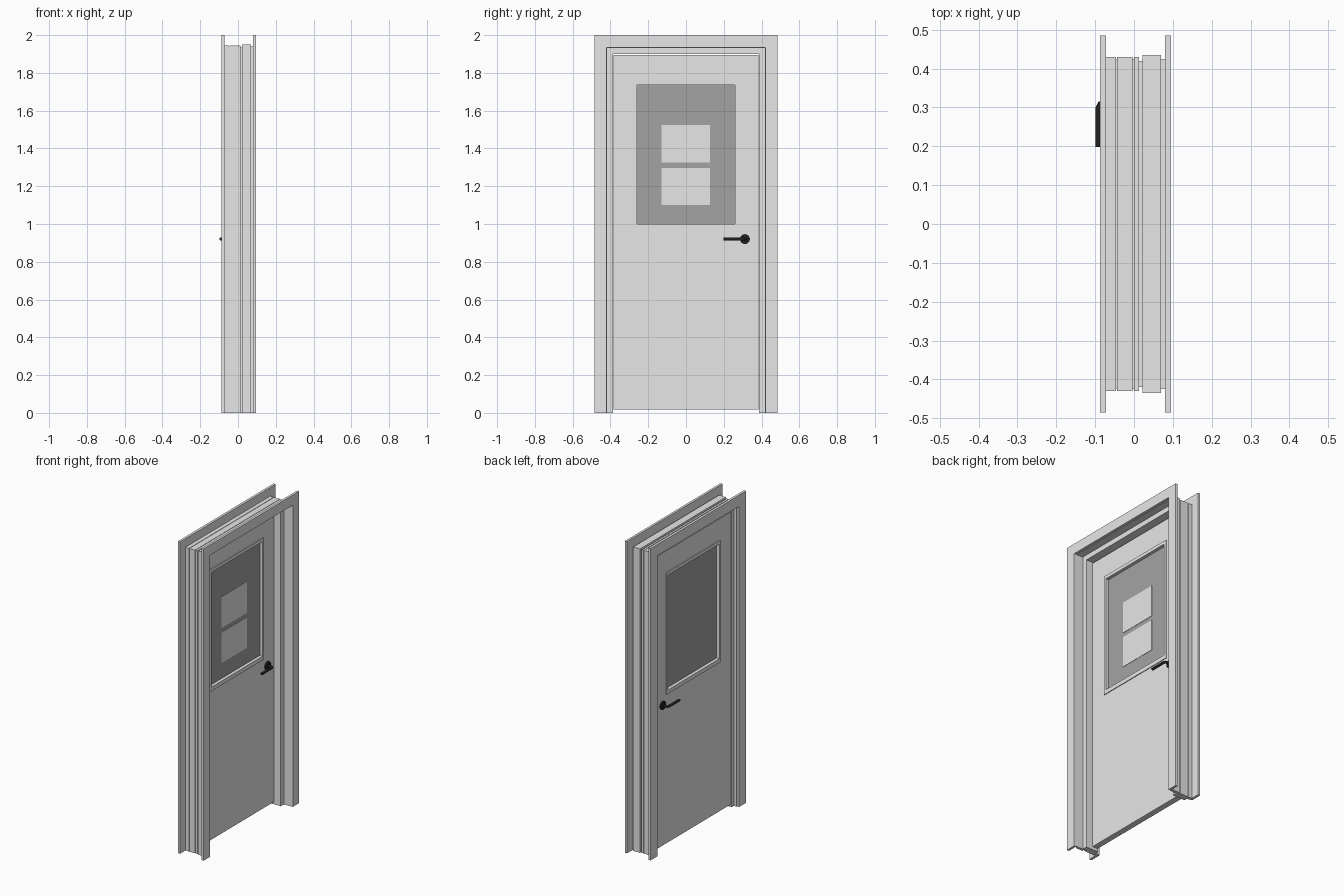
import bpy
import bmesh
from math import radians
from mathutils import Matrix, Vector

old = bpy.data.objects.get("Cube")
if old:
    bpy.data.objects.remove(old, do_unlink=True)


def material(name, value):
    m = bpy.data.materials.new(name)
    m.use_nodes = True
    colour = (value, value, value, 1)
    m.diffuse_color = colour
    m.node_tree.nodes["Principled BSDF"].inputs["Base Color"].default_value = colour
    return m


PAINT = material("light grey paint", 0.8)
GLASS = material("dark grey glass", 0.37)
BLACK = material("black metal", 0.015)

HEAD = 1.515                 # height of the head above its half width
LEAF = (-0.05, -0.012)       # back and front faces of the door leaf
MID = sum(LEAF) / 2


def finish(name, bm, mat):
    bmesh.ops.recalc_face_normals(bm, faces=bm.faces)
    mesh = bpy.data.meshes.new(name)
    bm.to_mesh(mesh)
    bm.free()
    mesh.materials.append(mat)
    obj = bpy.data.objects.new(name, mesh)
    bpy.context.collection.objects.link(obj)
    return obj


def sweep(name, profile, stations, closed, mat):
    """Carry an (x, offset) profile around mitred corners."""
    bm = bmesh.new()
    rings = [[bm.verts.new((x, *corner(r))) for x, r in profile] for corner in stations]
    n = len(profile)
    pairs = list(zip(rings, rings[1:]))
    if closed:
        pairs.append((rings[-1], rings[0]))
    else:
        bm.faces.new(rings[0])
        bm.faces.new(rings[-1])
    for a, b in pairs:
        for i in range(n):
            j = (i + 1) % n
            bm.faces.new((a[i], a[j], b[j], b[i]))
    return finish(name, bm, mat)


def portal(name, profile):
    stations = [lambda r: (-r, 0), lambda r: (-r, r + HEAD),
                lambda r: (r, r + HEAD), lambda r: (r, 0)]
    return sweep(name, profile, stations, False, PAINT)


def rect(x0, x1, r0, r1):
    return [(x0, r0), (x1, r0), (x1, r1), (x0, r1)]


def ring(name, x0, x1, inner, outer, mat):
    """Rectangular surround; inner and outer are (half width, bottom, top)."""
    stations = [lambda t, s=s, k=k: (s * (inner[0] + t * (outer[0] - inner[0])),
                                     inner[k] + t * (outer[k] - inner[k]))
                for s, k in ((-1, 1), (-1, 2), (1, 2), (1, 1))]
    return sweep(name, rect(x0, x1, 0, 1), stations, True, mat)


def box(name, lo, hi, mat):
    lo, hi = Vector(lo), Vector(hi)
    bm = bmesh.new()
    bmesh.ops.create_cube(bm, size=1, matrix=Matrix.Translation((lo + hi) / 2)
                          @ Matrix.Diagonal((*(hi - lo), 1)))
    return finish(name, bm, mat)


# Door frame: trims on both walls and a stepped jamb with shadow grooves
portal("back_trim", rect(-0.088, -0.072, 0.413, 0.485))
portal("front_trim", rect(0.08, 0.095, 0.42, 0.485))
outside = [(0.08, 0.425), (0.07, 0.425), (0.07, 0.435), (0.022, 0.435),
           (0.022, 0.42), (0.013, 0.42), (0.013, 0.43)]
for groove in (-0.002, -0.045):
    outside += [(groove + 0.0015, 0.43), (groove + 0.0015, 0.424),
                (groove - 0.0015, 0.424), (groove - 0.0015, 0.43)]
outside += [(-0.072, 0.43)]
inside = [(-0.072, 0.408), (-0.054, 0.408), (-0.054, 0.386),
          (0.033, 0.386), (0.033, 0.418), (0.08, 0.418)]
portal("jamb", outside + inside)

# Door leaf with a window opening, glazing and beads
opening = (0.268, 0.982, 1.748)
ring("door_leaf", *LEAF, opening, (0.384, 0.018, 1.894), PAINT)
clear = (0.26, 1.0, 1.735)
ring("glazing_bead", LEAF[0] - 0.005, LEAF[1] + 0.005, clear, (0.276, 0.974, 1.756), PAINT)
box("window_glass", (MID - 0.004, -0.265, 0.99), (MID + 0.004, 0.265, 1.742), GLASS)
for name, z0, z1 in (("lower_notice", 1.1, 1.297), ("upper_notice", 1.325, 1.525)):
    box(name, (MID + 0.004, -0.13, z0), (MID + 0.006, 0.127, z1), PAINT)

# Lever handles on both faces
for side, face, s in (("back", LEAF[0], -1), ("front", LEAF[1], 1)):
    bm = bmesh.new()
    bmesh.ops.create_cone(bm, cap_ends=True, segments=24, radius1=0.026, radius2=0.026,
                          depth=0.01, matrix=Matrix.Translation((face + s * 0.005, 0.312, 0.92))
                          @ Matrix.Rotation(radians(90), 4, "Y"))
    rose = finish(side + "_handle_rose", bm, BLACK)

    path = bpy.data.curves.new(side + "_handle_lever", "CURVE")
    path.dimensions = "3D"
    path.bevel_depth = 0.0085
    path.bevel_resolution = 3
    path.use_fill_caps = True
    spline = path.splines.new("POLY")
    points = [(0, 0.312), (0.026, 0.312), (0.036, 0.308), (0.041, 0.298), (0.041, 0.198)]
    spline.points.add(len(points) - 1)
    for p, (out, y) in zip(spline.points, points):
        p.co = (face + s * out, y, 0.92, 1)
    path.materials.append(BLACK)
    lever = bpy.data.objects.new(side + "_handle_lever", path)
    bpy.context.collection.objects.link(lever)

    bpy.ops.object.select_all(action="DESELECT")
    for obj in (rose, lever):
        obj.select_set(True)
    bpy.context.view_layer.objects.active = lever
    bpy.ops.object.convert(target="MESH")
    bpy.ops.object.shade_smooth_by_angle(angle=radians(40))
